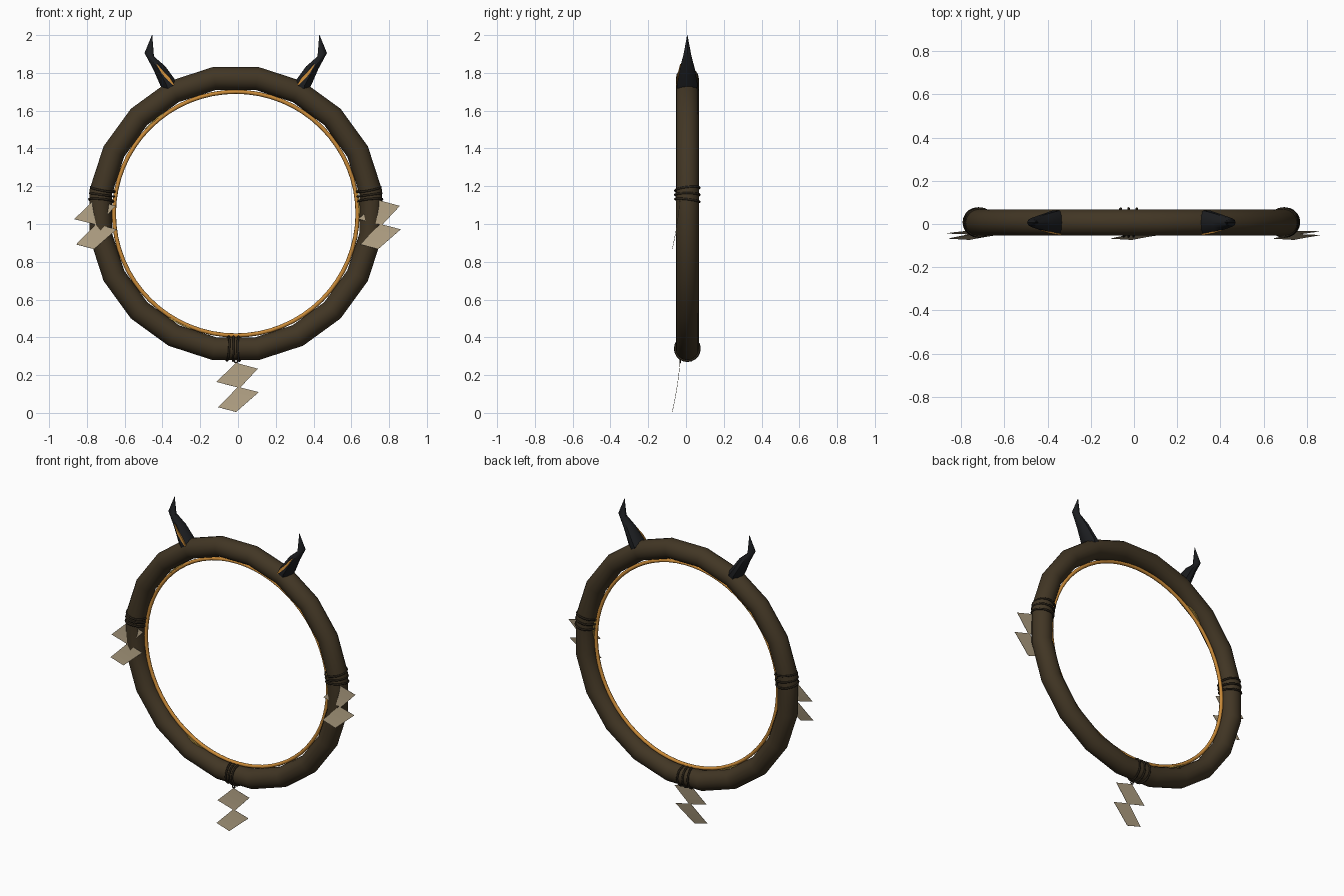
import bpy, bmesh
from math import sin, cos, pi, radians
from mathutils import Vector

cube = bpy.data.objects.get("Cube")
if cube:
    bpy.data.objects.remove(cube)

CENTRE = Vector((-0.012, 0.007, 1.055))
RING_R, TUBE_R = 0.724, 0.061


def material(name, rgb):
    m = bpy.data.materials.new(name)
    m.use_nodes = True
    col = (*rgb, 1)
    m.diffuse_color = col
    m.node_tree.nodes["Principled BSDF"].inputs["Base Color"].default_value = col
    return m


BROWN = material("dark brown wood", (0.054, 0.037, 0.018))
GOLD = material("gold", (0.6, 0.26, 0.04))
YELLOW = material("dull yellow", (0.42, 0.27, 0.05))
BLACK = material("charcoal horn", (0.012, 0.013, 0.015))
CORD = material("dark cord", (0.022, 0.016, 0.009))
PAPER = material("aged paper", (0.42, 0.34, 0.22))


def build(name, verts, faces, mat, smooth=None):
    mesh = bpy.data.meshes.new(name)
    mesh.from_pydata([tuple(v) for v in verts], [], faces)
    mesh.materials.append(mat)
    bm = bmesh.new()
    bm.from_mesh(mesh)
    bmesh.ops.recalc_face_normals(bm, faces=bm.faces)
    bm.to_mesh(mesh)
    bm.free()
    ob = bpy.data.objects.new(name, mesh)
    bpy.context.collection.objects.link(ob)
    if smooth:
        mesh.shade_smooth()
        mesh.set_sharp_from_angle(angle=radians(smooth))
    return ob


def loft(name, rings, mat, closed=False, smooth=50):
    """Skin a list of equal-sized loops; open lofts get end caps."""
    n, k = len(rings[0]), len(rings)
    faces = []
    for i in range(k if closed else k - 1):
        a, b = i * n, (i + 1) % k * n
        faces += [(a + j, a + (j + 1) % n, b + (j + 1) % n, b + j) for j in range(n)]
    if not closed:
        faces += [tuple(range(n)), tuple(range((k - 1) * n, k * n))]
    return build(name, [v for r in rings for v in r], faces, mat, smooth)


def torus(name, centre, u, v, major, minor, mat, segs, sides, start=0.0):
    """Torus whose main circle lies in the plane of the unit vectors u and v."""
    axis = u.cross(v)
    rings = []
    for i in range(segs):
        t = start + 2 * pi * i / segs
        out = u * cos(t) + v * sin(t)
        rings.append([centre + out * (major + minor * cos(2 * pi * j / sides))
                      + axis * minor * sin(2 * pi * j / sides) for j in range(sides)])
    return loft(name, rings, mat, closed=True, smooth=70)


X, Y, Z = Vector((1, 0, 0)), Vector((0, 1, 0)), Vector((0, 0, 1))

# Main hoop and the gold lining inside it
torus("hoop", CENTRE, X, Z, RING_R, TUBE_R, BROWN, 20, 16, pi / 20)
torus("gold_lining", CENTRE, X, Z, 0.645, 0.011, GOLD, 64, 8)

# Thin yellow slivers on the inner face of the hoop
for label, angle in (("upper", 131), ("lower", 243), ("side", 5)):
    rings = []
    for i in range(9):
        t = radians(angle - 6 + 1.5 * i)
        w = 0.004 + 0.016 * sin(pi * i / 8)
        out = X * cos(t) + Z * sin(t)
        rings.append([CENTRE + out * r + Y * y
                      for r, y in ((0.65, -w), (0.65, w), (0.658, w), (0.658, -w))])
    loft(label + "_sliver", rings, YELLOW)

# Cord wraps: three loops at each side and at the bottom
for label, angle in (("right", 172), ("left", 8), ("bottom", 269)):
    for i in range(3):
        t = radians(angle + (i - 1) * 2.4)
        out = X * cos(t) + Z * sin(t)
        tilt = (Y + (X * -sin(t) + Z * cos(t)) * 0.12 * (i - 1)).normalized()
        torus(f"{label}_cord_{i + 1}", CENTRE + out * 0.715, out, tilt,
              0.065, 0.006, CORD, 20, 6)
torus("hanging_loop", Vector((-0.01, -0.03, 0.275)), X, Z, 0.009, 0.004, CORD, 12, 6)

# Zigzag paper streamers: two slanted sheets each, bowing forward
SHEETS = (((-0.01, 0.265), (0.105, 0.234), (0.01, 0.132), (-0.115, 0.164)),
          ((0.0, 0.138), (0.11, 0.11), (-0.01, 0.005), (-0.105, 0.03)))


def streamer(name, dx, dz):
    verts, faces = [], []
    for a, b, c, d in SHEETS:
        base, steps = len(verts), 4
        for i in range(steps + 1):
            for p, q in ((a, d), (b, c)):
                x, z = (p[k] + (q[k] - p[k]) * i / steps for k in (0, 1))
                drop = (0.265 - z) / 0.265
                verts.append((x + dx, -0.033 - 0.022 * drop - 0.02 * drop ** 2, z + dz))
        faces += [(base + 2 * i, base + 2 * i + 1, base + 2 * i + 3, base + 2 * i + 2)
                  for i in range(steps)]
    ob = build(name, verts, faces, PAPER)
    solid = ob.modifiers.new("thickness", "SOLIDIFY")
    solid.thickness = 0.002


streamer("bottom_streamer", 0, 0)
streamer("right_streamer", -0.752, 0.862)
streamer("left_streamer", 0.752, 0.862)

# Horns: outer point, inner point and half depth of each section
HORN = (((0.375, 1.705), (0.325, 1.700), 0.050),
        ((0.400, 1.735), (0.300, 1.735), 0.058),
        ((0.437, 1.820), (0.373, 1.835), 0.040),
        ((0.483, 1.905), (0.433, 1.887), 0.021),
        ((0.444, 2.000), (0.442, 2.000), 0.001))

# Gold inlay on the horn fronts: x, z, half width, y
INLAY = ((0.327, 1.735, 0.002, -0.055), (0.352, 1.765, 0.006, -0.052),
         (0.385, 1.800, 0.005, -0.045), (0.418, 1.845, 0.001, -0.034))

for side, s in (("right", -1), ("left", 1)):
    rings = []
    for (ox, oz), (ix, iz), depth in HORN:
        mid = Vector((s * (ox + ix) / 2, 0, (oz + iz) / 2))
        half = Vector((s * (ox - ix) / 2, 0, (oz - iz) / 2))
        off = Vector((CENTRE.x, CENTRE.y, 0))
        rings.append([off + mid + half * cos(2 * pi * j / 10) + Y * depth * sin(2 * pi * j / 10)
                      for j in range(10)])
    loft(side + "_horn", rings, BLACK, smooth=40)
    strip = [[Vector((CENTRE.x + s * (x + w * e), CENTRE.y + y + d, z - w * e))
              for e, d in ((-1, -0.004), (1, -0.004), (1, 0.004), (-1, 0.004))]
             for x, z, w, y in INLAY]
    loft(side + "_horn_inlay", strip, GOLD)
